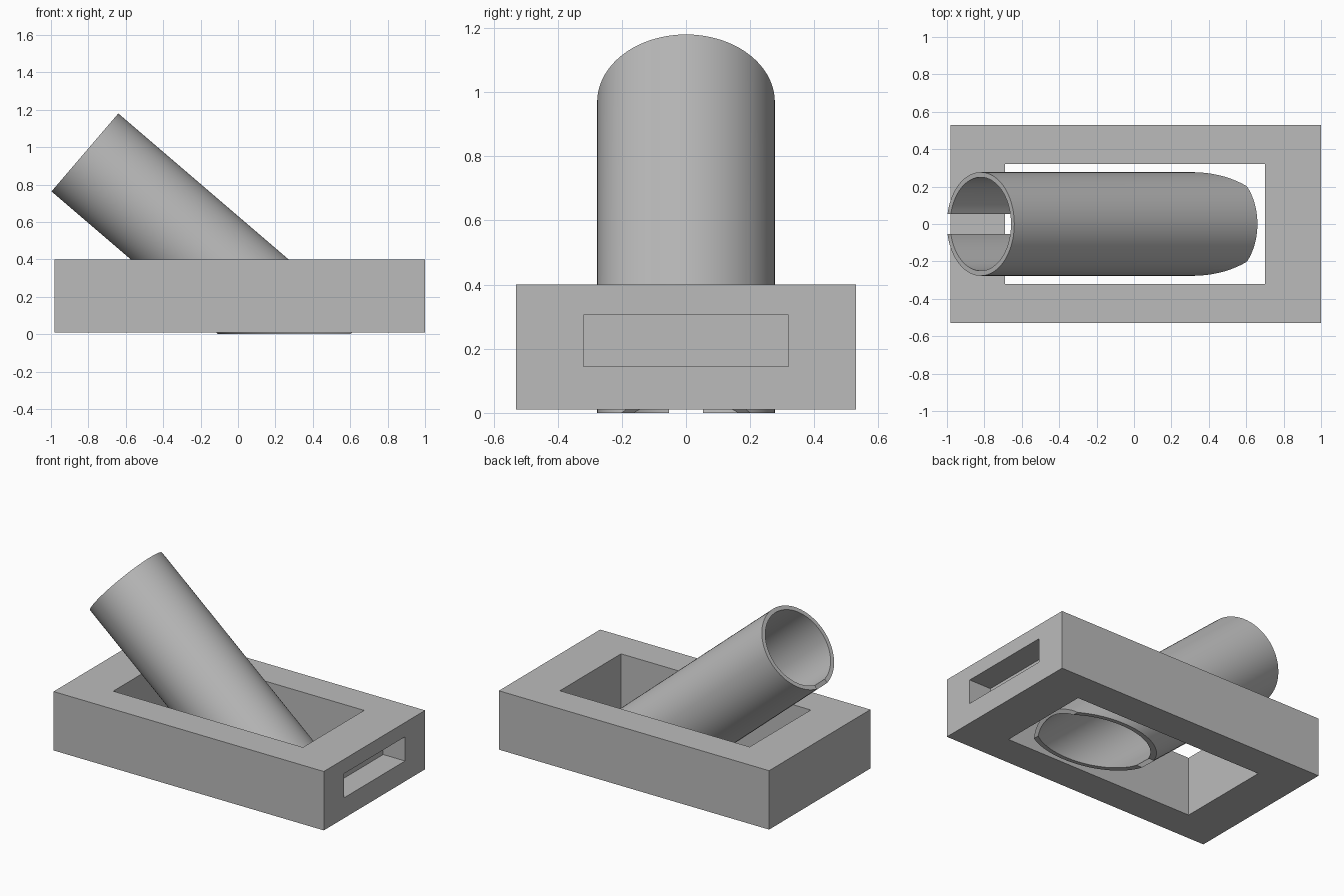
import bpy, bmesh, math
from mathutils import Vector

cube = bpy.data.objects.get("Cube")
if cube:
    bpy.data.objects.remove(cube, do_unlink=True)

# One plain grey for everything
GREY = (0.5, 0.5, 0.5, 1)
mat = bpy.data.materials.new("plain_grey")
mat.use_nodes = True
mat.diffuse_color = GREY
mat.node_tree.nodes["Principled BSDF"].inputs["Base Color"].default_value = GREY


def finish(bm, name):
    bmesh.ops.recalc_face_normals(bm, faces=bm.faces[:])
    mesh = bpy.data.meshes.new(name)
    bm.to_mesh(mesh)
    bm.free()
    mesh.materials.append(mat)
    obj = bpy.data.objects.new(name, mesh)
    bpy.context.collection.objects.link(obj)
    return obj


def rectangle(bm, x0, x1, half_y, z):
    return [bm.verts.new(p) for p in
            ((x0, -half_y, z), (x1, -half_y, z), (x1, half_y, z), (x0, half_y, z))]


# Base: rectangular frame with a through opening
Z0, Z1 = 0.01, 0.4
bm = bmesh.new()
loops = [rectangle(bm, -0.98, 1.0, 0.53, Z0), rectangle(bm, -0.98, 1.0, 0.53, Z1),
         rectangle(bm, -0.69, 0.7, 0.32, Z1), rectangle(bm, -0.69, 0.7, 0.32, Z0)]
for i in range(4):
    a, b = loops[i], loops[(i + 1) % 4]
    for j in range(4):
        k = (j + 1) % 4
        bm.faces.new((a[j], a[k], b[k], b[j]))
bmesh.ops.recalc_face_normals(bm, faces=bm.faces[:])

# Blind pocket in the end wall: one inset for the mouth, one for the floor
end = max(bm.faces, key=lambda f: f.calc_center_median().x)
for x in (1.0, 0.84):
    bmesh.ops.inset_individual(bm, faces=[end], thickness=0.02)
    mid = end.calc_center_median()
    for v in end.verts:
        v.co = (x, math.copysign(0.32, v.co.y - mid.y), 0.305 if v.co.z > mid.z else 0.145)
finish(bm, "base_frame")

# Slanted tube: C-shaped wall section swept along the axis, slit underneath
TILT = math.radians(40.6)
R_OUT, R_IN, SLIT, LENGTH, SEGS = 0.277, 0.25, 0.053, 1.712, 72
axis = Vector((math.cos(TILT), 0, -math.sin(TILT)))
up = Vector((math.sin(TILT), 0, math.cos(TILT)))
side = Vector((0, 1, 0))
top_centre = Vector((-0.64, 0, 1.18)) - up * R_OUT


def arc(bm, radius, distance):
    gap = math.asin(SLIT / radius)
    verts = []
    for i in range(SEGS + 1):
        t = gap + (2 * math.pi - 2 * gap) * i / SEGS
        p = top_centre + axis * distance + radius * (side * math.sin(t) - up * math.cos(t))
        verts.append(bm.verts.new(p))
    return verts


bm = bmesh.new()
rings = [arc(bm, R_OUT, 0), arc(bm, R_OUT, LENGTH), arc(bm, R_IN, LENGTH), arc(bm, R_IN, 0)]
for i in range(4):
    a, b = rings[i], rings[(i + 1) % 4]
    for j in range(SEGS):
        bm.faces.new((a[j], a[j + 1], b[j + 1], b[j]))
for j in (0, SEGS):
    bm.faces.new([r[j] for r in rings])

# Trim the tube flat at the ground and close the cut wall
cut = bmesh.ops.bisect_plane(bm, geom=bm.verts[:] + bm.edges[:] + bm.faces[:],
                             plane_co=(0, 0, 0), plane_no=(0, 0, 1), clear_inner=True)
edges = [e for e in cut["geom_cut"] if isinstance(e, bmesh.types.BMEdge)]
bmesh.ops.holes_fill(bm, edges=edges, sides=0)
tube = finish(bm, "slanted_tube")

bpy.ops.object.select_all(action="DESELECT")
tube.select_set(True)
bpy.context.view_layer.objects.active = tube
bpy.ops.object.shade_smooth_by_angle(angle=math.radians(30))
